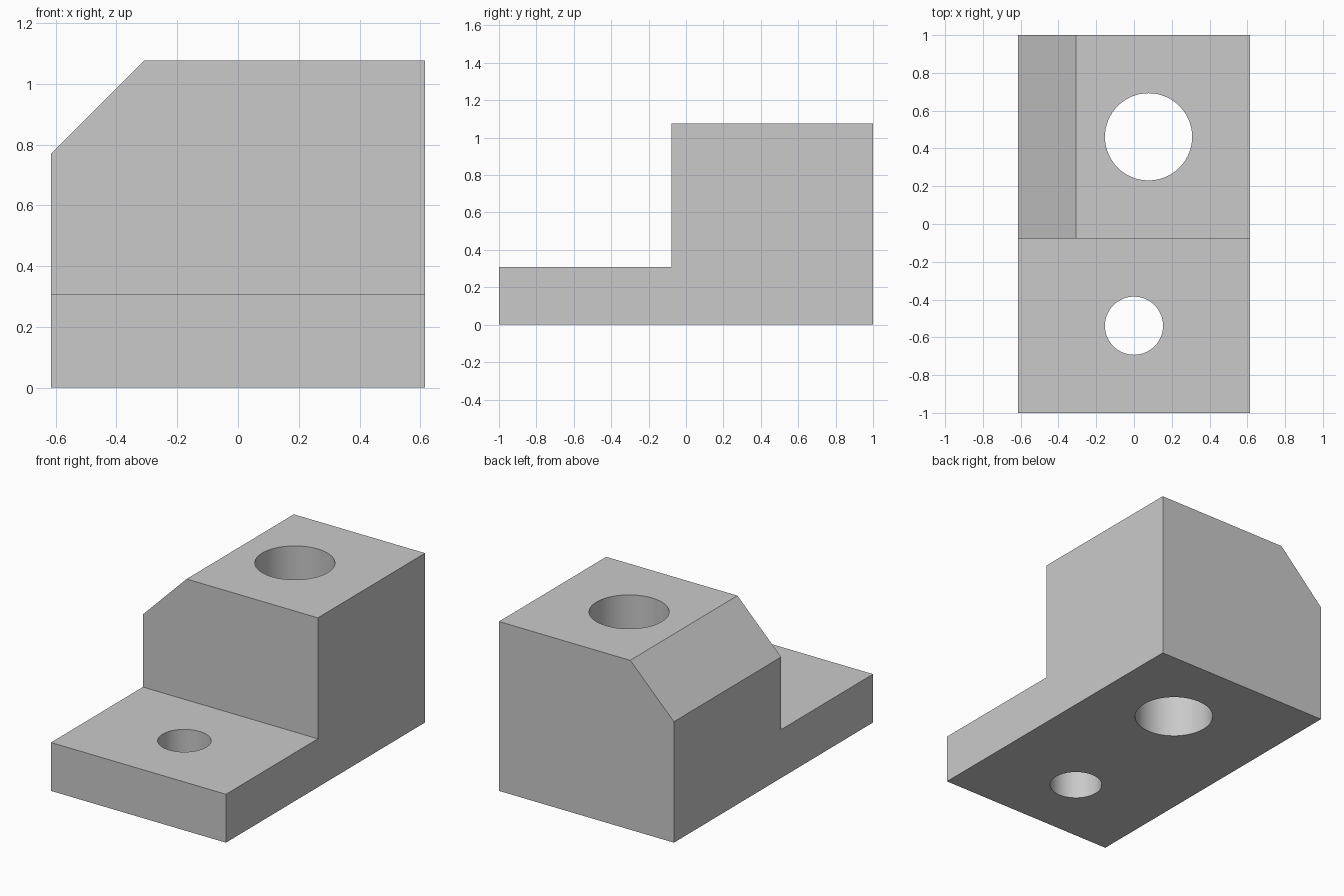
import bpy
import bmesh
from mathutils import Vector

if "Cube" in bpy.data.objects:
    bpy.data.objects.remove(bpy.data.objects["Cube"], do_unlink=True)

U = 1 / 13                      # design unit
WIDTH, LENGTH, HEIGHT = 16 * U, 26 * U, 14 * U
BASE, STEP_Y, CHAMFER = 4 * U, -U, 4 * U

grey = bpy.data.materials.new("plain grey")
grey.use_nodes = True
colour = (0.59, 0.59, 0.59, 1)
grey.diffuse_color = colour
grey.node_tree.nodes["Principled BSDF"].inputs["Base Color"].default_value = colour

# Stepped side profile extruded across the width
profile = [(-LENGTH / 2, 0), (LENGTH / 2, 0), (LENGTH / 2, HEIGHT),
           (STEP_Y, HEIGHT), (STEP_Y, BASE), (-LENGTH / 2, BASE)]
bm = bmesh.new()
side = bm.faces.new([bm.verts.new((-WIDTH / 2, y, z)) for y, z in profile])
extruded = bmesh.ops.extrude_face_region(bm, geom=[side])["geom"]
bmesh.ops.translate(bm, vec=Vector((WIDTH, 0, 0)),
                    verts=[v for v in extruded if isinstance(v, bmesh.types.BMVert)])

# Chamfer along the right top edge of the tall block
edge = [e for e in bm.edges
        if all(v.co.x < 0 and v.co.z > HEIGHT - 0.01 for v in e.verts)]
bmesh.ops.bevel(bm, geom=edge, offset=CHAMFER, offset_type='OFFSET',
                segments=1, affect='EDGES')
bmesh.ops.recalc_face_normals(bm, faces=bm.faces)
mesh = bpy.data.meshes.new("stepped_block")
bm.to_mesh(mesh)
bm.free()
block = bpy.data.objects.new("stepped_block", mesh)
bpy.context.collection.objects.link(block)
mesh.materials.append(grey)


def drill(name, x, y, radius):
    """Cut a vertical through hole in the block."""
    bpy.ops.mesh.primitive_cylinder_add(vertices=96, radius=radius, depth=4,
                                        location=(x, y, 0))
    cutter = bpy.context.object
    cutter.name = name
    cutter.data.materials.append(grey)
    cutter.hide_render = True
    cut = block.modifiers.new(name, 'BOOLEAN')
    cut.operation, cut.solver, cut.object = 'DIFFERENCE', 'EXACT', cutter
    bpy.context.view_layer.objects.active = block
    bpy.ops.object.modifier_apply(modifier=cut.name)
    bpy.data.objects.remove(cutter, do_unlink=True)


# Through holes in the tall block and the low foot
drill("large_hole", U, 6 * U, 3 * U)
drill("small_hole", 0, -7 * U, 2 * U)

bpy.ops.object.select_all(action='DESELECT')
block.select_set(True)
bpy.context.view_layer.objects.active = block
bpy.ops.object.shade_smooth_by_angle()
